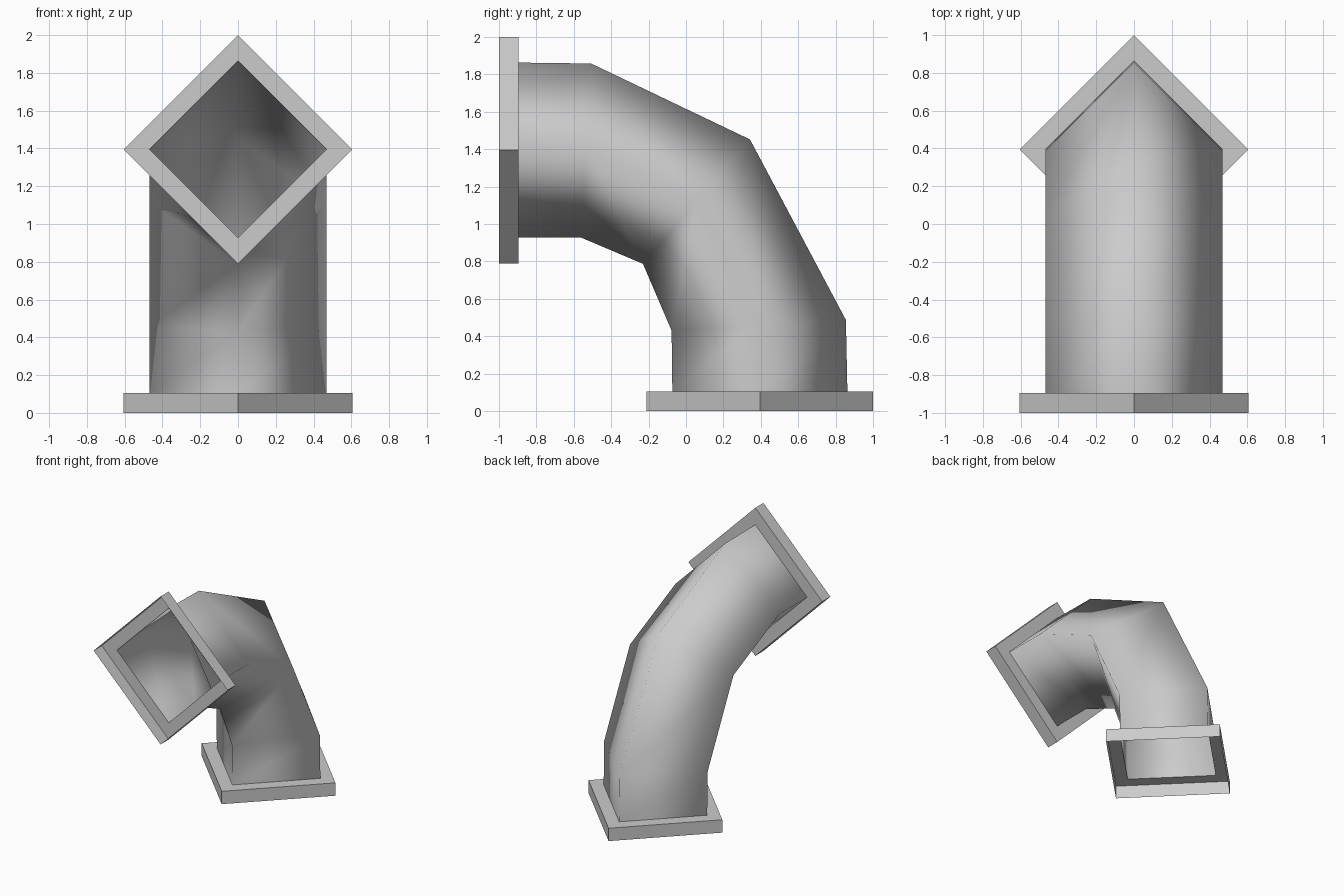
import bpy
import bmesh

cube = bpy.data.objects.get("Cube")
if cube:
    bpy.data.objects.remove(cube, do_unlink=True)

# One plain grey for the whole fitting
grey = bpy.data.materials.new("light_grey")
grey.use_nodes = True
COLOUR = (0.6, 0.6, 0.6, 1)
grey.diffuse_color = COLOUR
grey.node_tree.nodes["Principled BSDF"].inputs["Base Color"].default_value = COLOUR

PIPE, RIM = 0.468, 0.605    # half diagonals of the diamond sections
CENTRE, THICK = 0.395, 0.105


def loft(name, rings, smooth):
    """Skin a row of four-cornered rings, leaving both ends open."""
    bm = bmesh.new()
    loops = [[bm.verts.new(p) for p in ring] for ring in rings]
    for a, b in zip(loops, loops[1:]):
        for i in range(4):
            j = (i + 1) % 4
            bm.faces.new((a[i], a[j], b[j], b[i]))
    bmesh.ops.recalc_face_normals(bm, faces=bm.faces)
    for face in bm.faces:
        face.smooth = smooth
    mesh = bpy.data.meshes.new(name)
    bm.to_mesh(mesh)
    bm.free()
    mesh.materials.append(grey)
    obj = bpy.data.objects.new(name, mesh)
    bpy.context.collection.objects.link(obj)
    return obj


def bend_ring(inner, outer):
    """Diamond section between the inner and outer points of the bend."""
    y, z = ((a + b) / 2 for a, b in zip(inner, outer))
    return [(0, *inner), (PIPE, y, z), (0, *outer), (-PIPE, y, z)]


def flat_ring(radius, z):
    return [(0, CENTRE - radius, z), (radius, CENTRE, z),
            (0, CENTRE + radius, z), (-radius, CENTRE, z)]


# Square elbow pipe, smooth across its corners
low, high = CENTRE - PIPE, CENTRE + PIPE
bend = [
    ((low, THICK), (high, THICK)),
    ((-0.077, 0.43), (0.855, 0.487)),
    ((-0.23, 0.787), (0.342, 1.452)),
    ((-0.56, 0.927), (-0.507, 1.858)),
    ((THICK - 1, low + 1), (THICK - 1, high + 1)),
]
loft("elbow_pipe", [bend_ring(*pair) for pair in bend], True)

# Flanges: an outer wall and a shoulder meeting the pipe, open at the mouth
flange = [flat_ring(RIM, 0), flat_ring(RIM, THICK), flat_ring(PIPE, THICK)]
loft("base_flange", flange, False)
loft("front_flange", [[(x, z - 1, y + 1) for x, y, z in r] for r in flange], False)
